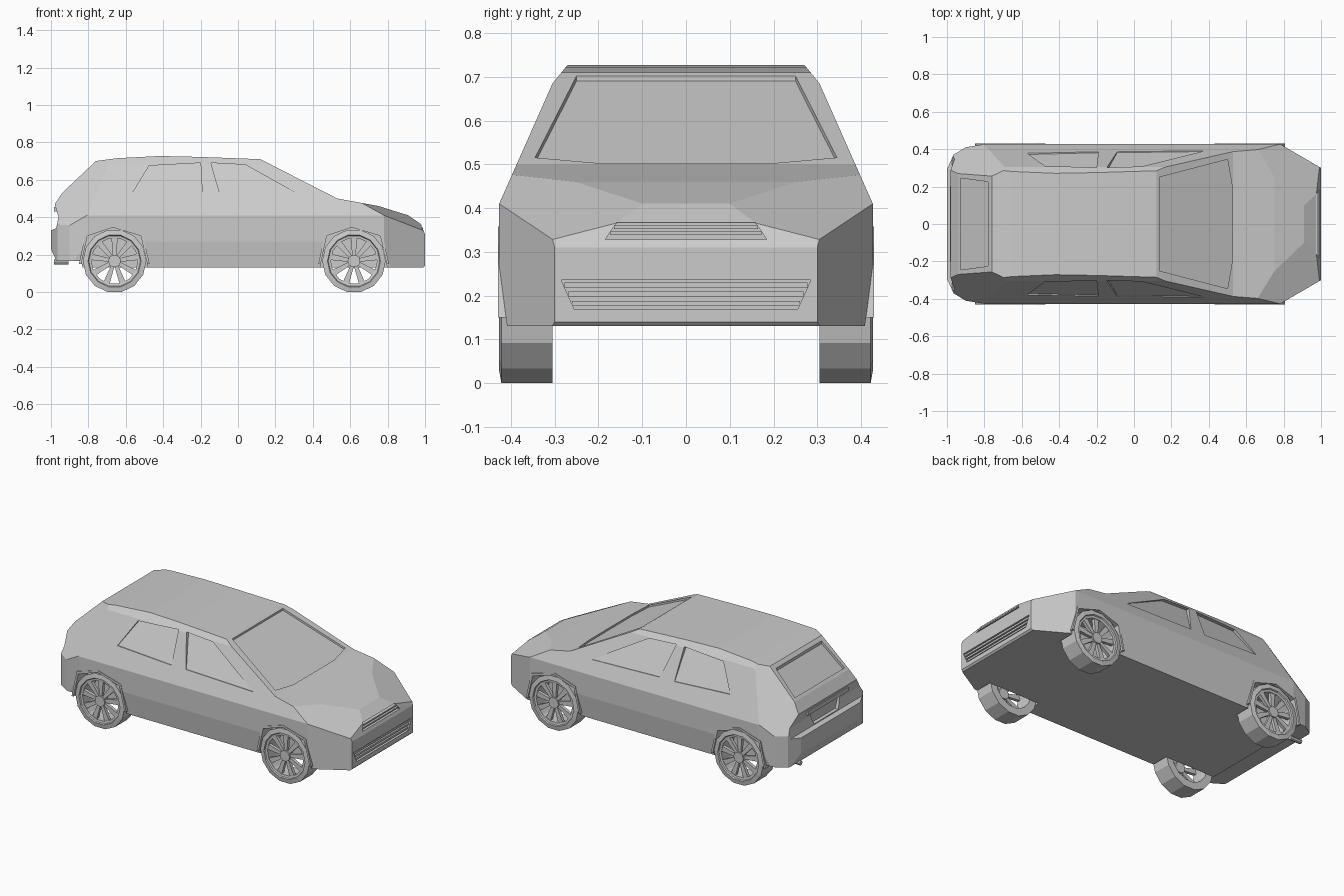
import bpy, bmesh, math
from mathutils import Vector, Matrix

if "Cube" in bpy.data.objects:
    bpy.data.objects.remove(bpy.data.objects["Cube"])


def make(name, bm):
    bmesh.ops.recalc_face_normals(bm, faces=bm.faces)
    me = bpy.data.meshes.new(name)
    bm.to_mesh(me)
    bm.free()
    ob = bpy.data.objects.new(name, me)
    bpy.context.collection.objects.link(ob)
    return ob


def prism(name, pts, axis, lo, hi):
    """Extrude a 2D outline along an axis; lo / hi may be functions of the point."""
    place = {'x': lambda a, b, t: (t, a, b),
             'y': lambda a, b, t: (a, t, b),
             'z': lambda a, b, t: (a, b, t)}[axis]
    bm = bmesh.new()
    ends = []
    for e in (lo, hi):
        ends.append([bm.verts.new(place(a, b, e(a, b) if callable(e) else e)) for a, b in pts])
        bm.faces.new(ends[-1])
    n = len(pts)
    for i in range(n):
        j = (i + 1) % n
        bm.faces.new((ends[0][i], ends[0][j], ends[1][j], ends[1][i]))
    return make(name, bm)


def box(name, x0, x1, y0, y1, z0, z1):
    return prism(name, [(x0, y0), (x1, y0), (x1, y1), (x0, y1)], 'z', z0, z1)


def boolean(ob, cutter, op='DIFFERENCE'):
    m = ob.modifiers.new("cut", 'BOOLEAN')
    m.operation, m.solver, m.object = op, 'EXACT', cutter
    bpy.context.view_layer.update()
    me = bpy.data.meshes.new_from_object(ob.evaluated_get(bpy.context.evaluated_depsgraph_get()))
    ob.modifiers.clear()
    ob.data = me
    bpy.data.objects.remove(cutter)


def slice_off(ob, a, b, c):
    """Cut away everything outside the plane through three points."""
    a, b, c = Vector(a), Vector(b), Vector(c)
    n = (b - a).cross(c - a).normalized()
    if n.dot(Vector((0, 0, 0.3)) - a) > 0:
        n = -n
    bm = bmesh.new()
    mat = Matrix.Translation(a + n * 2) @ n.to_track_quat('Z', 'Y').to_matrix().to_4x4()
    bmesh.ops.create_cube(bm, size=4, matrix=mat)
    boolean(ob, make("slice_cutter", bm))


def mirrored(half):
    return half + [(-y, z) for y, z in reversed(half)]


# Body: side silhouette, trimmed by the cross-section and the plan outline
side = [(-0.83, 0.13), (0.99, 0.13), (1.0, 0.14), (1.0, 0.31), (0.975, 0.365), (0.91, 0.41),
        (0.75, 0.46), (0.53, 0.50), (0.12, 0.71), (-0.2, 0.722), (-0.42, 0.727), (-0.65, 0.715),
        (-0.76, 0.70), (-0.94, 0.53), (-0.98, 0.47), (-0.96, 0.40), (-0.972, 0.34),
        (-1.0, 0.33), (-1.0, 0.23), (-0.97, 0.165), (-0.84, 0.165)]
section = mirrored([(0.405, 0.1), (0.427, 0.27), (0.427, 0.41), (0.305, 0.685), (0.24, 0.765)])
plan_half = [(1.0, 0.30), (0.78, 0.428), (0.7, 0.45), (-0.7, 0.45), (-0.8, 0.427),
             (-0.9, 0.41), (-0.965, 0.37), (-1.01, 0.27)]
plan = plan_half + [(x, -y) for x, y in reversed(plan_half)]
body = prism("body", side, 'y', -0.6, 0.6)
boolean(body, prism("section_cutter", section, 'x', -1.3, 1.3), 'INTERSECT')
boolean(body, prism("plan_cutter", plan, 'z', -0.2, 1), 'INTERSECT')

# Sloping bonnet corners and rear pillars
for s in (1, -1):
    slice_off(body, (0.78, 0.43 * s, 0.41), (0.99, 0.30 * s, 0.33), (0.70, 0.33 * s, 0.47))
    slice_off(body, (-0.8, 0.43 * s, 0.41), (-0.7, 0.29 * s, 0.70), (-0.97, 0.30 * s, 0.46))

# Recessed windscreen and rear window
boolean(body, prism("windscreen_cutter", [(0.135, -0.25), (0.5, -0.345), (0.525, -0.2), (0.525, 0.2),
                                          (0.5, 0.345), (0.135, 0.25)],
                    'z', lambda x, y: 0.71 - (x - 0.12) * 0.512 - 0.012, 1))
boolean(body, prism("rear_window_cutter", [(-0.78, -0.225), (-0.925, -0.245), (-0.925, 0.245), (-0.78, 0.225)],
                    'z', lambda x, y: 0.70 + (x + 0.76) * 0.944 - 0.018, 1))

# Recessed side windows, deeper towards the roof
windows = [[(-0.57, 0.52), (-0.475, 0.675), (-0.20, 0.69), (-0.19, 0.502)],
           [(-0.145, 0.69), (0.04, 0.68), (0.38, 0.49), (-0.09, 0.502)]]
arch = [(-0.18, 0.0), (-0.178, 0.15), (-0.145, 0.30), (-0.01, 0.345), (0.14, 0.30), (0.175, 0.15), (0.18, 0.0)]
axles = (0.62, -0.66)
for s in (1, -1):
    for w in windows:
        boolean(body, prism("window_cutter", w, 'y',
                            lambda x, z: s * (0.427 - (z - 0.41) * 0.4436 - 0.004 - (z - 0.49) * 0.09), s * 0.6))
    # Wheel wells
    for ax in axles:
        boolean(body, prism("well_cutter", [(ax + x, z) for x, z in arch], 'y', s * 0.30, s * 0.6))

# Grille openings and number plate recess
boolean(body, prism("grille_cutter", mirrored([(0.185, 0.328), (0.158, 0.367)]), 'x', 0.962, 1.2))
boolean(body, prism("intake_cutter", mirrored([(0.255, 0.168), (0.285, 0.235)]), 'x', 0.975, 1.2))
boolean(body, prism("plate_cutter", mirrored([(0.12, 0.345), (0.15, 0.42)]), 'x', -1.2, -0.948))

# Grille bars
for i in range(2):
    z = 0.338 + i * 0.014
    box("grille_bar", 0.95, 0.988 - i * 0.006, -0.172 + i * 0.008, 0.172 - i * 0.008, z, z + 0.008)
for i in range(3):
    z = 0.176 + i * 0.021
    h = 0.26 + i * 0.009
    box("intake_bar", 0.96, 0.995, -h, h, z, z + 0.012)

# Tailgate handle strip and exhaust pipe
box("tailgate_handle", -0.983, -0.95, -0.2, 0.2, 0.43, 0.455)
bm = bmesh.new()
bmesh.ops.create_cone(bm, cap_ends=True, segments=8, radius1=0.014, radius2=0.014, depth=0.08,
                      matrix=Matrix.Translation((-0.945, 0.27, 0.16)) @ Matrix.Rotation(math.pi / 2, 4, 'Y'))
make("exhaust_pipe", bm)

# Raised wheel arch lips
for s in (1, -1):
    for ax in axles:
        inner = [(ax + x, z) for x, z in arch[1:-1]]
        outer = [(ax + x * 1.07, z if abs(x) > 0.16 else z + 0.013) for x, z in arch[1:-1]]
        prism("arch_lip", inner + outer[::-1], 'y', s * 0.40, s * 0.43)


def ring(name, profile, n, centre):
    """Revolve a closed (radius, y) profile about the y axis."""
    bm = bmesh.new()
    loops = []
    for i in range(n):
        a = 2 * math.pi * (i + 0.5) / n - math.pi / 2
        loops.append([bm.verts.new(centre + Vector((r * math.cos(a), y, r * math.sin(a)))) for r, y in profile])
    k = len(profile)
    for i in range(n):
        p, q = loops[i], loops[(i + 1) % n]
        for j in range(k):
            bm.faces.new((p[j], p[(j + 1) % k], q[(j + 1) % k], q[j]))
    return make(name, bm)


# Wheels: open barrel tyre, nine tapering spokes and a hub
R, SIDES, SPOKES = 0.17, 14, 9
cz = R * math.cos(math.pi / SIDES)
for ax in axles:
    for s in (1, -1):
        c = Vector((ax, 0, cz))
        ring("tyre", [(R, 0.305 * s), (R, 0.422 * s), (0.142, 0.427 * s), (0.138, 0.42 * s),
                      (0.124, 0.418 * s), (0.124, 0.305 * s)], SIDES, c)
        for i in range(SPOKES):
            a = 2 * math.pi * i / SPOKES + math.pi / 2
            d, t = (math.cos(a), math.sin(a)), (-math.sin(a), math.cos(a))
            pts = [(ax + d[0] * r + t[0] * w, cz + d[1] * r + t[1] * w)
                   for r, w in ((0.02, -0.009), (0.13, -0.017), (0.13, 0.017), (0.02, 0.009))]
            prism("spoke", pts, 'y', s * 0.395, s * 0.415)
        hub = [(ax + 0.034 * math.cos(k * math.pi / 5), cz + 0.034 * math.sin(k * math.pi / 5)) for k in range(10)]
        prism("hub", hub, 'y', s * 0.385, s * 0.424)
